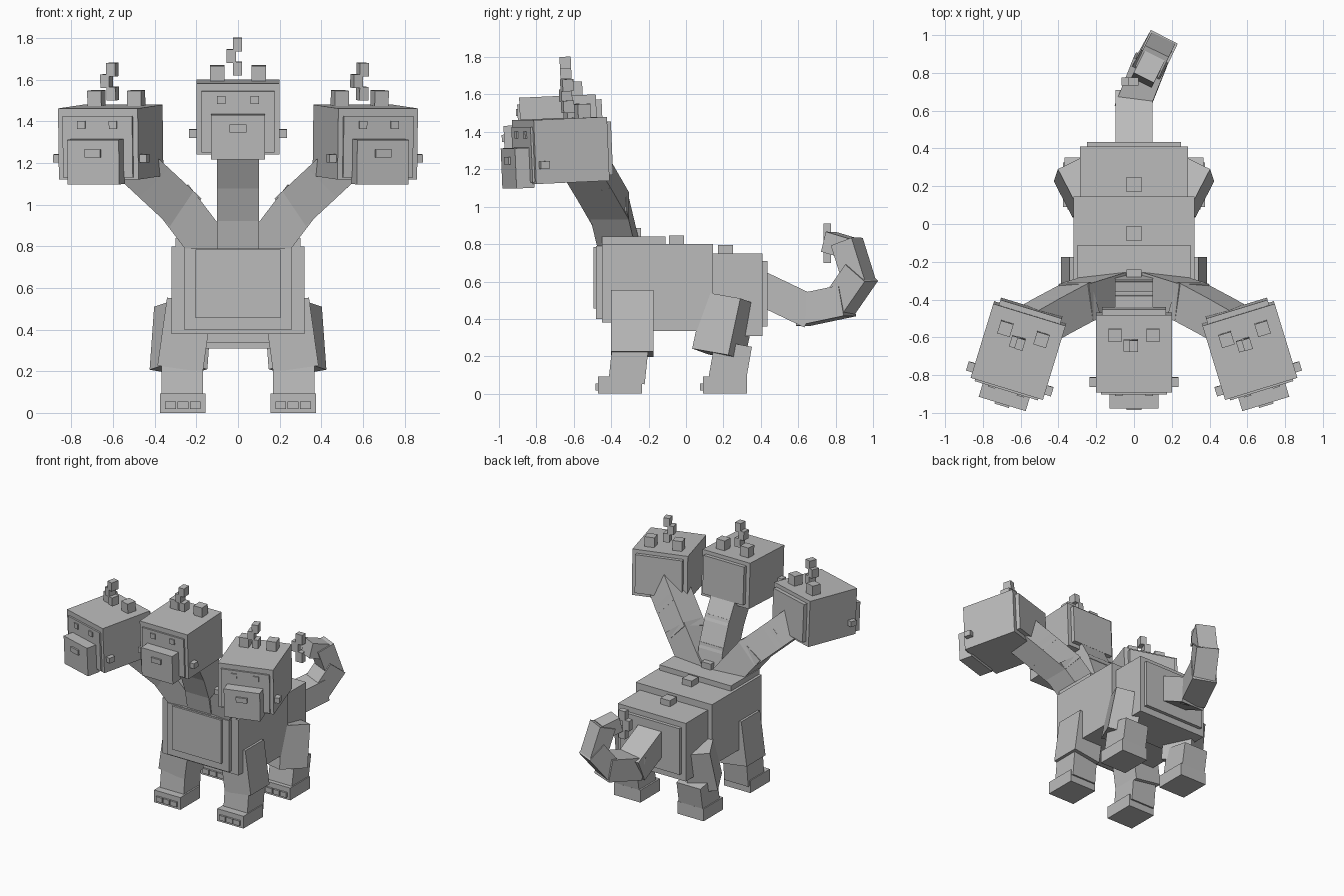
import bpy, bmesh, math
from mathutils import Vector, Matrix, Euler

grey = bpy.data.materials.new("stone_grey")
grey.diffuse_color = (0.5, 0.5, 0.5, 1)


def box(name, lo, hi, matrix=Matrix()):
    """Box between two corners, placed by a matrix."""
    lo, hi = Vector(lo), Vector(hi)
    bm = bmesh.new()
    bmesh.ops.create_cube(bm, size=1)
    size, mid = hi - lo, (lo + hi) / 2
    for v in bm.verts:
        v.co = Vector(c * s for c, s in zip(v.co, size)) + mid
    me = bpy.data.meshes.new(name)
    bm.to_mesh(me)
    bm.free()
    me.materials.append(grey)
    ob = bpy.data.objects.new(name, me)
    ob.matrix_world = matrix
    bpy.context.collection.objects.link(ob)
    return ob


def beam(name, a, b, w, t, side, over=0.03):
    """Box running from a to b, w wide along side and t thick."""
    a, b, side = Vector(a), Vector(b), Vector(side)
    d = (b - a).normalized()
    x = (side - d * side.dot(d)).normalized()
    y = d.cross(x)
    m = Matrix((x, y, d)).transposed().to_4x4()
    m.translation = a
    return box(name, (-w / 2, -t / 2, -over), (w / 2, t / 2, (b - a).length + over), m)


def place(loc, rx=0, ry=0, rz=0):
    e = Euler([math.radians(v) for v in (rx, ry, rz)])
    return Matrix.Translation(loc) @ e.to_matrix().to_4x4()


# Body blocks with chest and rump plates
box("chest", (-0.30, -0.45, 0.38), (0.30, -0.11, 0.84))
box("belly", (-0.32, -0.45, 0.38), (0.32, -0.2, 0.80))
box("waist", (-0.32, -0.235, 0.335), (0.32, 0.145, 0.80))
box("rump", (-0.285, 0.10, 0.31), (0.285, 0.41, 0.75))
box("rump_plate", (-0.25, 0.40, 0.36), (0.25, 0.435, 0.71))
box("chest_plate", (-0.26, -0.48, 0.40), (0.26, -0.44, 0.79))
box("chest_inner_plate", (-0.205, -0.495, 0.455), (0.205, -0.47, 0.785))
for y, z in ((-0.32, 0.83), (-0.09, 0.79), (0.17, 0.74)):
    box("back_stud", (-0.04, y, z), (0.04, y + 0.08, z + 0.055))

# Legs, feet and toes
for s in (-1, 1):
    box("front_upper_leg", (-0.11, -0.1125, -0.165), (0.11, 0.1125, 0.165),
        place((s * 0.255, -0.2875, 0.375), ry=-s * 8))
    box("front_lower_leg", (-0.1, -0.097, -0.10), (0.1, 0.097, 0.10),
        place((s * 0.267, -0.307, 0.16), rx=-6))
    box("rear_upper_leg", (-0.10, -0.11, -0.155), (0.10, 0.11, 0.155),
        place((s * 0.275, 0.205, 0.36), rx=-9, ry=-s * 9, rz=-s * 26))
    box("rear_lower_leg", (-0.1, -0.1, -0.11), (0.1, 0.1, 0.11),
        place((s * 0.267, 0.235, 0.16), rx=-10))
    for y in (-0.47, 0.09):
        cx = s * 0.265
        box("foot", (cx - 0.11, y, 0), (cx + 0.11, y + 0.235, 0.093))
        for i in (-1, 0, 1):
            tx = cx + i * 0.06
            box("toe", (tx - 0.026, y - 0.014, 0.018), (tx + 0.026, y + 0.01, 0.055))

# Three necks
middle = [(0, -0.36, 0.77), (0, -0.395, 0.95), (0, -0.46, 1.12), (0, -0.56, 1.30)]
outer = [(0.13, -0.36, 0.79), (0.29, -0.41, 1.00), (0.43, -0.485, 1.13), (0.58, -0.57, 1.27)]
for s in (-1, 0, 1):
    pts = [(s * x, y, z) for x, y, z in outer] if s else middle
    for a, b in zip(pts, pts[1:]):
        d = Vector(b) - Vector(a)
        beam("neck", a, b, 0.2, 0.2, d.cross(Vector((0, 1, 0))))


def zigzag(name, m):
    """Three small staggered blocks."""
    for x, z in ((0, 0), (-0.03, 0.06), (0, 0.115)):
        box(name, (x - 0.025, -0.03, z), (x + 0.02, 0.03, z + 0.065), m)


# Heads: skull, face, snout, ears and crest
for loc, yaw in (((0, -0.675, 1.42), 0), ((0.61, -0.665, 1.30), 17), ((-0.61, -0.665, 1.30), -17)):
    m = place(loc, rx=2.5, rz=yaw)
    box("skull", (-0.2, -0.21, -0.17), (0.2, 0.2, 0.172), m)
    box("back_of_head", (-0.17, 0.19, -0.14), (0.17, 0.23, 0.145), m)
    box("face_plate", (-0.175, -0.222, -0.16), (0.175, -0.2, 0.135), m)
    box("snout", (-0.13, -0.30, -0.19), (0.13, -0.2, 0.025), m)
    box("nose", (-0.04, -0.312, -0.06), (0.04, -0.29, -0.022), m)
    for s in (-1, 1):
        box("eye", (s * 0.08 - 0.02, -0.23, 0.075), (s * 0.08 + 0.02, -0.21, 0.113), m)
        box("ear", (s * 0.1 - 0.035, 0.06, 0.165), (s * 0.1 + 0.035, 0.13, 0.245), m)
        box("cheek_stud", (s * 0.21 - 0.025, -0.19, -0.09), (s * 0.21 + 0.025, -0.14, -0.05), m)
    zigzag("crest", m @ Matrix.Translation((0, 0.045, 0.2)))

# Curled tail and its tuft
tail = [(0, 0.42, 0.555), (0, 0.64, 0.45), (0.075, 0.83, 0.49), (0.125, 0.92, 0.62),
        (0.10, 0.87, 0.78), (0.05, 0.77, 0.81)]
widths = (0.195, 0.18, 0.16, 0.14, 0.12)
for i, w in enumerate(widths):
    side = (1, 0, 0) if i == 0 else (0.9, -0.43, 0)
    beam("tail", tail[i], tail[i + 1], w, w * 0.92, side, 0.035 if i < 4 else 0.01)
zigzag("tail_tuft", place((0.0, 0.755, 0.70)) @ Matrix.Diagonal((1.2, 0.7, 1.17, 1)))
